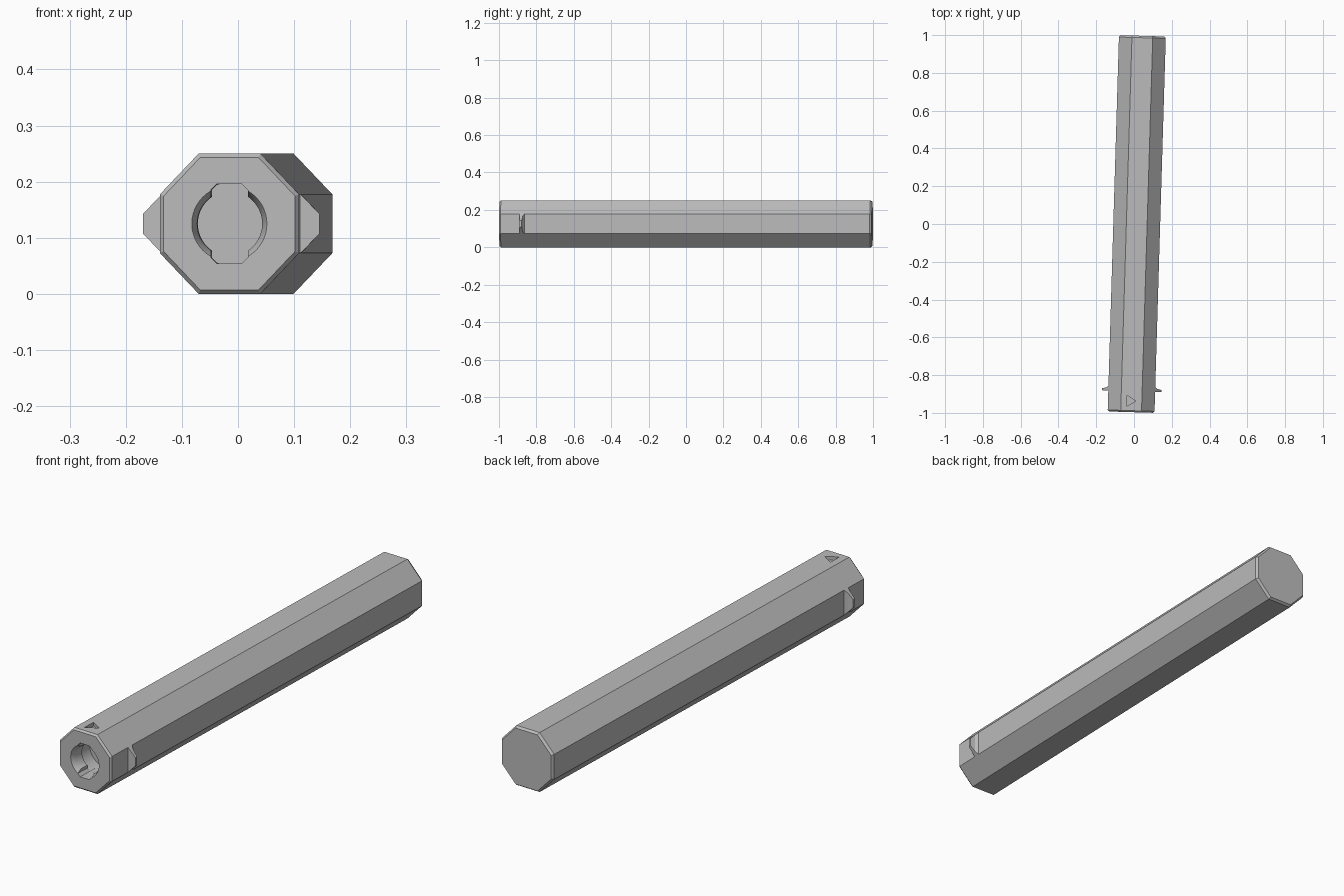
import bpy, bmesh, math
from mathutils import Matrix

if "Cube" in bpy.data.objects:
    bpy.data.objects.remove(bpy.data.objects["Cube"])

HALF = 0.9965            # half length along the handle axis
W, H = 0.124, 0.125      # half width and height of the octagon
TOP, SIDE = 0.055, 0.0525
PLACE = Matrix.Translation((0.0145, 0, H)) @ Matrix.Rotation(math.radians(-1.72), 4, 'Z')

grey = bpy.data.materials.new("handle grey")
grey.use_nodes = True
COLOUR = (0.5, 0.5, 0.5, 1)
grey.diffuse_color = COLOUR
grey.node_tree.nodes["Principled BSDF"].inputs["Base Color"].default_value = COLOUR


def octagon(w, h, top, side):
    """Closed x-z outline of a chamfered rectangle."""
    return [(top, h), (w, side), (w, -side), (top, -h),
            (-top, -h), (-w, -side), (-w, side), (-top, h)]


def circle(r, n=48):
    return [(r * math.sin(2 * math.pi * i / n), r * math.cos(2 * math.pi * i / n)) for i in range(n)]


def loft(name, rings):
    """Solid through outlines placed at successive y positions."""
    bm = bmesh.new()
    loops = [[bm.verts.new((x, y, z)) for x, z in pts] for y, pts in rings]
    n = len(loops[0])
    for a, b in zip(loops, loops[1:]):
        for i in range(n):
            j = (i + 1) % n
            bm.faces.new((a[i], a[j], b[j], b[i]))
    bm.faces.new(loops[0])
    bm.faces.new(loops[-1])
    bmesh.ops.recalc_face_normals(bm, faces=bm.faces)
    mesh = bpy.data.meshes.new(name)
    bm.to_mesh(mesh)
    bm.free()
    mesh.materials.append(grey)
    obj = bpy.data.objects.new(name, mesh)
    bpy.context.collection.objects.link(obj)
    return obj


# Octagonal handle with chamfered ends; the outline widens into two side lugs
body = octagon(W, H, TOP, SIDE)
end = octagon(W - 0.007, H - 0.007, TOP - 0.003, SIDE - 0.003)


def lug(out):
    # the lug keeps to the planes of the sloping faces
    return octagon(W + out, H, TOP, SIDE - out * (H - SIDE) / (W - TOP))


handle = loft("handle", [
    (-HALF, end), (-HALF + 0.008, body),
    (-0.887, body), (-0.885, lug(0.033)), (-0.874, lug(0.033)),
    (-0.870, lug(0.012)), (-0.861, body),
    (HALF - 0.01, body), (HALF, end)])

# Cutters: bayonet socket with a slot and a wider chamber behind it
slot = octagon(0.033, 0.071, 0.022, 0.06)
cutters = [
    loft("socket_mouth", [(-HALF - 0.01, circle(0.0715)), (-HALF + 0.02, circle(0.058)),
                          (-HALF + 0.09, circle(0.058))]),
    loft("socket_slot", [(-HALF - 0.01, slot), (-HALF + 0.09, slot)]),
    loft("socket_chamber", [(-HALF + 0.06, circle(0.074)), (-HALF + 0.13, circle(0.074))]),
]

# Cutter: triangular alignment mark sunk into the top
mark = loft("alignment_mark", [(-0.966, [(-0.024, 0.11), (-0.024, 0.14), (-0.0239, 0.14), (-0.0239, 0.11)]),
                               (-0.937, [(-0.024, 0.11), (-0.024, 0.14), (0.024, 0.14), (0.024, 0.11)]),
                               (-0.908, [(-0.024, 0.11), (-0.024, 0.14), (-0.0239, 0.14), (-0.0239, 0.11)])])
cutters.append(mark)

for c in cutters:
    c.hide_render = True
    mod = handle.modifiers.new(c.name, 'BOOLEAN')
    mod.operation = 'DIFFERENCE'
    mod.solver = 'EXACT'
    mod.object = c

# Bake the cuts, drop the cutters and set the handle at its slight angle
cut = bpy.data.meshes.new_from_object(handle.evaluated_get(bpy.context.evaluated_depsgraph_get()))
handle.modifiers.clear()
handle.data = cut
for c in cutters:
    bpy.data.objects.remove(c)
cut.transform(PLACE)

bpy.ops.object.select_all(action='DESELECT')
handle.select_set(True)
bpy.context.view_layer.objects.active = handle
bpy.ops.object.shade_smooth_by_angle(angle=math.radians(25))
